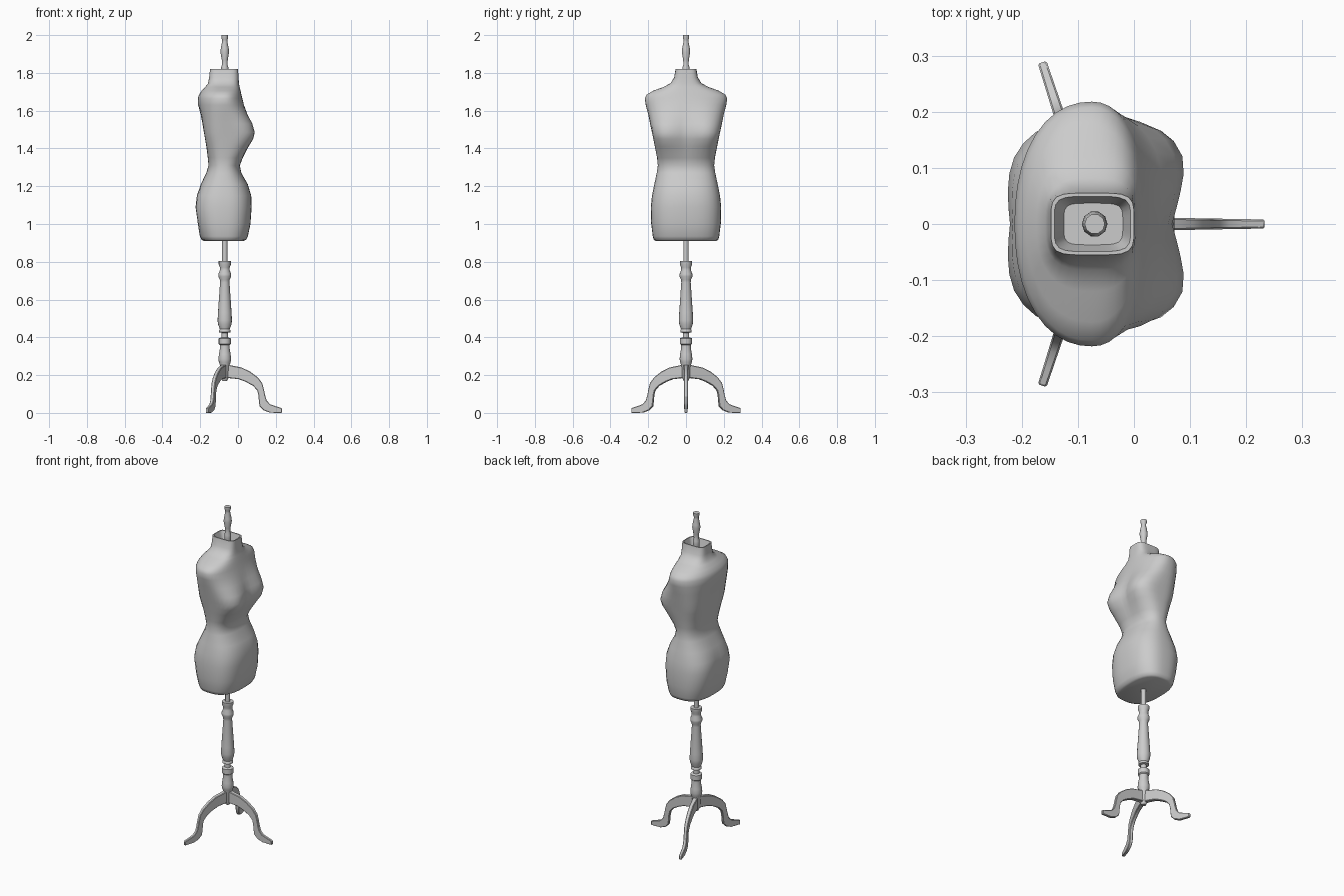
import bpy, bmesh
from math import cos, sin, tau, radians

PX = -0.07  # pole axis


def finish(name, bm, angle=40):
    bmesh.ops.recalc_face_normals(bm, faces=bm.faces)
    me = bpy.data.meshes.new(name)
    bm.to_mesh(me)
    bm.free()
    ob = bpy.data.objects.new(name, me)
    bpy.context.collection.objects.link(ob)
    bpy.ops.object.select_all(action='DESELECT')
    ob.select_set(True)
    bpy.context.view_layer.objects.active = ob
    bpy.ops.object.shade_smooth_by_angle(angle=radians(angle))
    return ob


def loft(name, rings, angle=40):
    """Skin a list of equal-length point rings and cap both ends."""
    bm = bmesh.new()
    vs = [[bm.verts.new(p) for p in r] for r in rings]
    n = len(vs[0])
    for a, b in zip(vs, vs[1:]):
        for i in range(n):
            j = (i + 1) % n
            bm.faces.new((a[i], a[j], b[j], b[i]))
    bm.faces.new(vs[0][::-1])
    bm.faces.new(vs[-1])
    return finish(name, bm, angle)


def lathe(name, profile, sides=12):
    return loft(name, [[(PX + r * cos(tau * i / sides), r * sin(tau * i / sides), z)
                        for i in range(sides)] for r, z in profile])


def section(z, xb, xf, hw, n, df=0, db=0, seg=40):
    """Rounded-box body section with a centre dent at the front and back."""
    xc = max(-0.075, (xb + xf) / 2 - 0.01)
    pts = []
    for i in range(seg):
        c, s = cos(tau * i / seg), sin(tau * i / seg)
        r = (abs(c) ** n + abs(s) ** n) ** (-1 / n)
        x, y = r * c * (xf - xc if c > 0 else xc - xb), r * s * hw
        dent = max(0, 1 - abs(y) / 0.11)
        x += -df * dent if c > 0 else db * dent
        pts.append((xc + x, y, z))
    return pts


# torso: z, back x, front x, half width, squareness, front dent, back dent
torso = [
    (0.91, -0.18, 0.03, 0.158, 2.7), (0.916, -0.192, 0.042, 0.17, 2.7),
    (0.935, -0.202, 0.052, 0.176, 2.7), (1.00, -0.217, 0.066, 0.184, 2.7, 0, 0.006),
    (1.09, -0.233, 0.072, 0.186, 2.7, 0, 0.012), (1.15, -0.224, 0.07, 0.18, 2.6, 0, 0.008),
    (1.21, -0.197, 0.052, 0.168, 2.5), (1.27, -0.168, 0.018, 0.155, 2.4),
    (1.31, -0.156, 0.01, 0.149, 2.4), (1.35, -0.16, 0.03, 0.153, 2.6, 0.006),
    (1.41, -0.17, 0.066, 0.165, 3, 0.018, 0.003), (1.45, -0.177, 0.09, 0.173, 3.4, 0.027, 0.004),
    (1.485, -0.183, 0.098, 0.18, 3.5, 0.03, 0.004), (1.53, -0.191, 0.086, 0.19, 3, 0.025, 0.004),
    (1.58, -0.2, 0.058, 0.2, 2.6, 0.012, 0.003), (1.63, -0.211, 0.034, 0.213, 2.3, 0.003),
    (1.665, -0.213, 0.023, 0.218, 2.2), (1.685, -0.206, 0.018, 0.208, 2.2),
    (1.705, -0.193, 0.014, 0.175, 2.2), (1.725, -0.174, 0.009, 0.12, 2.5),
    (1.745, -0.158, 0.005, 0.082, 3), (1.775, -0.153, 0.003, 0.063, 4),
    (1.82, -0.148, 0.0, 0.055, 5),
    # hollow neck
    (1.82, -0.142, -0.006, 0.049, 5), (1.77, -0.125, -0.02, 0.037, 5),
]
loft("torso", [section(*t) for t in torso], 50)

# turned stand
lathe("pole", [(0.014, 0.75), (0.014, 1.78)])
lathe("top_finial", [(0.014, 1.76), (0.019, 1.81), (0.019, 1.83), (0.014, 1.845), (0.016, 1.87),
                     (0.023, 1.91), (0.021, 1.93), (0.014, 1.965), (0.014, 1.975),
                     (0.018, 1.985), (0.018, 2.0)], 10)
lathe("turned_post", [
    (0.012, 0.17), (0.022, 0.19), (0.024, 0.25), (0.031, 0.268), (0.034, 0.285), (0.031, 0.31),
    (0.026, 0.34), (0.026, 0.36), (0.032, 0.365), (0.032, 0.395), (0.017, 0.4), (0.017, 0.424),
    (0.03, 0.427), (0.03, 0.438), (0.026, 0.443), (0.036, 0.47), (0.038, 0.49), (0.036, 0.53),
    (0.025, 0.69), (0.026, 0.705), (0.034, 0.722), (0.034, 0.735), (0.026, 0.755),
    (0.026, 0.77), (0.032, 0.785), (0.032, 0.803)], 16)

# legs: top (r, z) and bottom (r, z) along the curve
leg = [(0, .26, 0, .185), (.04, .25, .035, .183), (.09, .24, .075, .178), (.135, .218, .11, .165),
       (.175, .188, .15, .143), (.198, .158, .172, .118), (.208, .12, .178, .095),
       (.213, .095, .18, .07), (.222, .065, .184, .035), (.24, .046, .205, .014),
       (.27, .035, .24, .001), (.303, .025, .303, 0)]
for name, deg in (("front_leg", 0), ("left_leg", 108), ("right_leg", -108)):
    ca, sa = cos(radians(deg)), sin(radians(deg))
    rings = []
    for tr, tz, br, bz in leg:
        w = 0.0135 - 0.018 * tr
        rings.append([(PX + r * ca - s * w * sa, r * sa + s * w * ca, z)
                      for r, z, s in ((tr, tz, -1), (tr, tz, 1), (br, bz, 1), (br, bz, -1))])
    ob = loft(name, rings)
    bev = ob.modifiers.new("soft_edges", 'BEVEL')
    bev.width = 0.003
    bev.segments = 1
    bev.limit_method = 'ANGLE'
    bev.angle_limit = radians(50)
